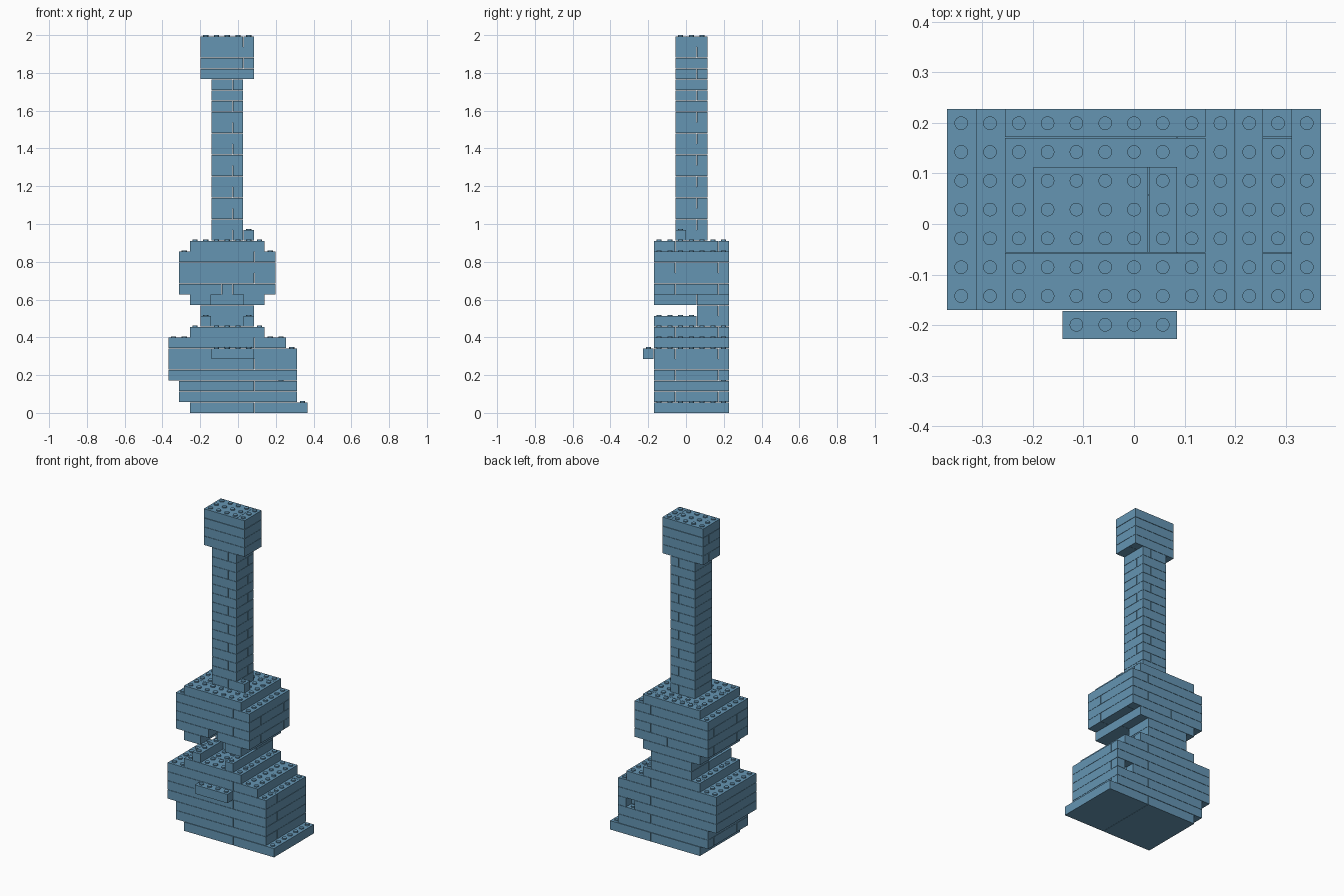
import bpy, bmesh
from mathutils import Matrix, Vector

if "Cube" in bpy.data.objects:
    bpy.data.objects.remove(bpy.data.objects["Cube"])

STUD_H = 0.0065
P = 0.0569                  # brick pitch across
H = (2 - STUD_H) / 35       # brick height
GAP = 0.0008                # half seam between bricks
X0, Y0 = -6.5 * P, -4 * P

blue = bpy.data.materials.new("dusty blue")
blue.use_nodes = True
colour = (0.13, 0.30, 0.45, 1)
blue.diffuse_color = colour
blue.node_tree.nodes["Principled BSDF"].inputs["Base Color"].default_value = colour

filled = set()


def cuts(a, b, seams):
    """Split a span at every seam that falls inside it."""
    edges = [a] + [s for s in seams if a < s < b] + [b]
    return list(zip(edges, edges[1:]))


def add_brick(bm, x0, x1, y0, y1, k):
    size = Vector(((x1 - x0) * P, (y1 - y0) * P, H)) - Vector((2 * GAP,) * 3)
    centre = Vector((X0 + (x0 + x1) / 2 * P, Y0 + (y0 + y1) / 2 * P, (k + 0.5) * H))
    if k == 0:
        centre.z -= GAP
    elif k == 34:
        centre.z += GAP
    bmesh.ops.create_cube(bm, size=1, matrix=Matrix.LocRotScale(centre, None, size))
    filled.update((i, j, k) for i in range(x0, x1) for j in range(y0, y1))


def finish(bm, name):
    mesh = bpy.data.meshes.new(name)
    bm.to_mesh(mesh)
    bm.free()
    mesh.materials.append(blue)
    obj = bpy.data.objects.new(name, mesh)
    bpy.context.collection.objects.link(obj)
    return obj


def courses(name, blocks, x_seams, y_seams):
    """Stack brick courses; seam direction alternates with each course.
    Each block is first course, last course, x span, y span in bricks."""
    bm = bmesh.new()
    for first, last, x0, x1, y0, y1 in blocks:
        for k in range(first, last + 1):
            xs = cuts(x0, x1, x_seams if k % 2 == 0 else ())
            ys = cuts(y0, y1, y_seams if k % 2 else ())
            for a, b in xs:
                for c, d in ys:
                    add_brick(bm, a, b, c, d, k)
    return finish(bm, name)


# Lower body, with a bridge on the front and a small opening at the back
courses("lower_body", [
    (0, 0, 2, 13, 1, 8),
    (1, 2, 1, 12, 1, 8),
    (3, 3, 0, 12, 1, 7), (3, 3, 0, 10, 7, 8), (3, 3, 11, 12, 7, 8),
    (4, 5, 0, 12, 1, 8),
    (6, 6, 0, 11, 1, 8),
    (7, 7, 2, 9, 1, 8),
], [8], [3, 7])
courses("bridge", [(5, 5, 4, 8, 0, 1)], [], [])

# Waist, open at the front around the sound hole
courses("waist", [
    (8, 8, 3, 4, 1, 5), (8, 8, 7, 8, 1, 5), (8, 8, 3, 8, 5, 8),
    (9, 9, 3, 8, 5, 8),
    (10, 10, 2, 4, 1, 5), (10, 10, 7, 9, 1, 5), (10, 10, 2, 9, 5, 8),
], [], [7])

# Upper body, with a notch over the sound hole
courses("upper_body", [
    (11, 11, 1, 5, 1, 8), (11, 11, 5, 6, 5, 8), (11, 11, 6, 10, 1, 8),
    (12, 14, 1, 10, 1, 8),
    (15, 15, 2, 9, 1, 8),
], [8], [3, 7])

# Neck, heel brick and head
courses("neck", [(16, 30, 4, 7, 3, 6)], [6], [5])
courses("neck_heel", [(16, 16, 7, 8, 3, 4)], [], [])
courses("head", [(31, 34, 3, 8, 3, 6)], [7], [5])

# Studs on every uncovered brick top
bm = bmesh.new()
for i, j, k in sorted(filled):
    if (i, j, k + 1) not in filled:
        top = (k + 1) * H
        spot = Vector((X0 + (i + 0.5) * P, Y0 + (j + 0.5) * P, top + STUD_H / 2 - GAP / 2))
        bmesh.ops.create_cone(bm, cap_ends=True, segments=16, radius1=0.0135,
                              radius2=0.0135, depth=STUD_H + GAP,
                              matrix=Matrix.Translation(spot))
studs = finish(bm, "studs")
bpy.context.view_layer.objects.active = studs
studs.select_set(True)
bpy.ops.object.shade_smooth_by_angle()
